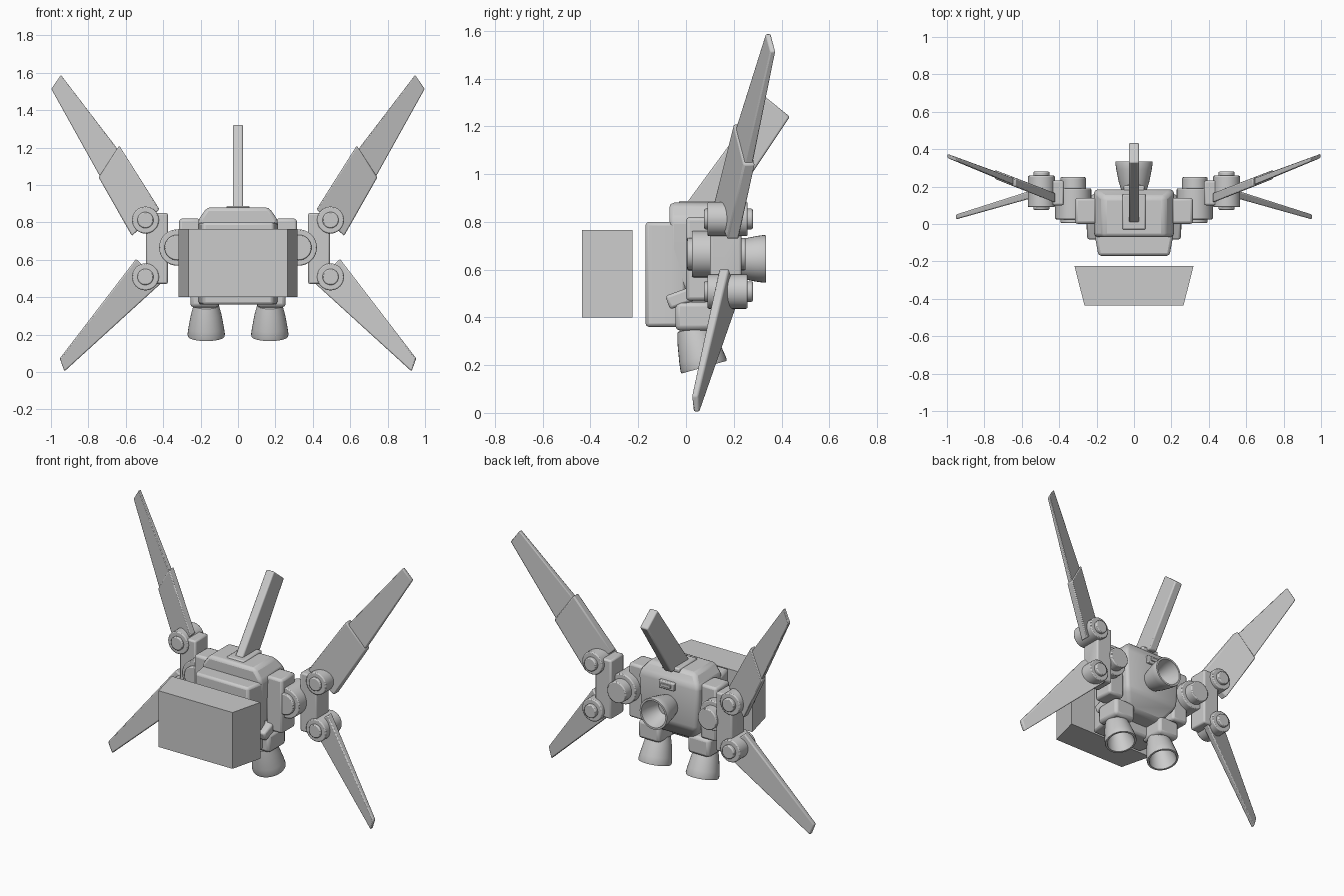
import bpy, bmesh, math
from mathutils import Matrix, Vector

cube = bpy.data.objects.get("Cube")
if cube:
    bpy.data.objects.remove(cube, do_unlink=True)

grey = bpy.data.materials.new("plain grey")
grey.use_nodes = True
grey.diffuse_color = (0.6, 0.6, 0.6, 1)
grey.node_tree.nodes["Principled BSDF"].inputs["Base Color"].default_value = (0.6, 0.6, 0.6, 1)


def finish(name, bm, bevel=0.0):
    """Turn a bmesh into a named, bevelled, edge-smoothed object."""
    bmesh.ops.recalc_face_normals(bm, faces=bm.faces)
    mesh = bpy.data.meshes.new(name)
    bm.to_mesh(mesh)
    bm.free()
    obj = bpy.data.objects.new(name, mesh)
    bpy.context.collection.objects.link(obj)
    mesh.materials.append(grey)
    if bevel:
        mod = obj.modifiers.new("bevel", "BEVEL")
        mod.width = bevel
        mod.segments = 2
        mod.limit_method = "ANGLE"
    bpy.ops.object.select_all(action="DESELECT")
    obj.select_set(True)
    bpy.context.view_layer.objects.active = obj
    bpy.ops.object.shade_smooth_by_angle(angle=math.radians(35))
    return obj


def loft(name, rings, bevel=0.0):
    """Skin closed rings of points and cap both ends."""
    bm = bmesh.new()
    loops = [[bm.verts.new(p) for p in ring] for ring in rings]
    n = len(loops[0])
    for a, b in zip(loops, loops[1:]):
        for i in range(n):
            j = (i + 1) % n
            bm.faces.new((a[i], a[j], b[j], b[i]))
    bm.faces.new(loops[0])
    bm.faces.new(loops[-1])
    return finish(name, bm, bevel)


def box(name, x, y, z, bevel=0.012, tilt=0.0):
    """Box from (min, max) ranges, tilted about x."""
    bm = bmesh.new()
    bmesh.ops.create_cube(bm, size=1)
    mid = Vector([sum(r) / 2 for r in (x, y, z)])
    size = [abs(r[1] - r[0]) for r in (x, y, z)]
    bm.transform(Matrix.Translation(mid) @ Matrix.Rotation(tilt, 4, "X") @ Matrix.Diagonal((*size, 1)))
    return finish(name, bm, bevel)


def disc(name, x, z, radius, y0, y1):
    """Cylinder lying along y."""
    bm = bmesh.new()
    bmesh.ops.create_cone(bm, cap_ends=True, segments=32, radius1=radius, radius2=radius, depth=y1 - y0)
    bm.transform(Matrix.Translation((x, (y0 + y1) / 2, z)) @ Matrix.Rotation(math.pi / 2, 4, "X"))
    return finish(name, bm, 0.006)


def nozzle(name, origin, direction, length):
    """Hollow bell spun around its axis."""
    profile = [(0.055, -0.04), (0.068, 0), (0.082, 0.3), (0.095, 0.72), (0.1, 0.94),
               (0.098, 1), (0.086, 1), (0.078, 0.7), (0.05, 0.2)]
    rot = Vector(direction).to_track_quat("Z", "Y").to_matrix().to_4x4()
    place = Matrix.Translation(origin) @ rot
    rings = []
    for r, t in profile:
        angles = [math.tau * i / 32 for i in range(32)]
        rings.append([place @ Vector((r * math.cos(a), r * math.sin(a), t * length)) for a in angles])
    return loft(name, rings)


def blade(name, side, corners, base_y, slope, bevel=0.007):
    """Leaning plate from (x, z, thickness) corners; depth follows x."""
    rings = [[(side * x, base_y + slope * (x - 0.5) + k * t / 2, z) for x, z, t in corners]
             for k in (-1, 1)]
    return loft(name, rings, bevel)


def section(z, hx, y0, y1):
    return [(-hx, y0, z), (hx, y0, z), (hx, y1, z), (-hx, y1, z)]


# Central body
loft("main_body", [section(0.43, 0.13, -0.05, 0.11), section(0.53, 0.2, -0.07, 0.18),
                   section(0.81, 0.215, -0.07, 0.185), section(0.88, 0.165, -0.07, 0.145)], 0.02)
loft("chest_block", [[(sx * w, y, z) for sx, z in ((-1, 0.36), (1, 0.36), (1, 0.8), (-1, 0.8))]
                     for y, w in ((-0.17, 0.19), (-0.06, 0.21), (0.0, 0.2))], 0.015)
box("back_plate", (-0.055, 0.055), (0.17, 0.205), (0.755, 0.805), 0.006)
box("back_plate_inset", (-0.035, 0.035), (0.2, 0.212), (0.77, 0.79), 0.002)

# Detached front block, narrower at its front
loft("front_block", [[(sx * w, y, z) for sx, z in ((-1, 0.4), (1, 0.4), (1, 0.765), (-1, 0.765))]
                     for y, w in ((-0.435, 0.265), (-0.225, 0.318))])

# Top fin with its foot
fin = [(0.0, 0.875), (0.33, 1.325), (0.435, 1.24), (0.185, 0.865)]
loft("top_fin", [[(x, y, z) for y, z in fin] for x in (-0.028, 0.028)], 0.008)
box("fin_foot", (-0.062, 0.062), (-0.03, 0.16), (0.86, 0.888), 0.008)

# Rear thruster
nozzle("rear_thruster", (0, 0.18, 0.645), (0, 1, 0), 0.155)

for side, label in ((1, "left"), (-1, "right")):
    def span(a, b):
        return side * a, side * b

    # Shoulder and main joint
    box(f"{label}_shoulder_block", span(0.2, 0.315), (0, 0.14), (0.47, 0.82), 0.015)
    disc(f"{label}_joint", side * 0.325, 0.665, 0.097, 0.025, 0.19)
    disc(f"{label}_joint_cap", side * 0.325, 0.665, 0.068, 0.005, 0.25)

    # Lower thruster with its socket and hip
    box(f"{label}_hip", span(0.12, 0.25), (-0.08, 0.03), (0.45, 0.51), 0.012, math.radians(20))
    box(f"{label}_thruster_socket", span(0.1, 0.255), (-0.045, 0.13), (0.345, 0.465), 0.02)
    nozzle(f"{label}_lower_thruster", (side * 0.17, 0.03, 0.355), (0, 0.27, -0.96), 0.17)

    # Wing bracket
    bracket = [(0.375, 0.47), (0.45, 0.47), (0.492, 0.53), (0.492, 0.8), (0.45, 0.85), (0.375, 0.85)]
    loft(f"{label}_wing_bracket", [[(side * x, y, z) for x, z in bracket] for y in (0.1, 0.232)], 0.01)

    # Wing pivots
    for z, place in ((0.812, "upper"), (0.508, "lower")):
        disc(f"{label}_{place}_pivot", side * 0.495, z, 0.072, 0.09, 0.258)
        disc(f"{label}_{place}_pivot_cap", side * 0.495, z, 0.043, 0.076, 0.28)

    # Upper wing: thick root sleeve and slimmer tip
    blade(f"{label}_upper_wing_root", side,
          [(0.42, 0.87, 0.05), (0.635, 1.21, 0.048), (0.745, 1.04, 0.048), (0.567, 0.727, 0.05)], 0.17, 0.39)
    blade(f"{label}_upper_wing_tip", side,
          [(0.6, 1.12, 0.035), (0.65, 1.2, 0.035), (0.947, 1.588, 0.022),
           (0.998, 1.513, 0.022), (0.735, 1.04, 0.035), (0.7, 0.98, 0.035)], 0.17, 0.39, 0.005)

    # Lower wing
    blade(f"{label}_lower_wing", side,
          [(0.41, 0.475, 0.045), (0.545, 0.604, 0.042), (0.953, 0.072, 0.026), (0.928, 0.003, 0.026)], 0.173, -0.3)
